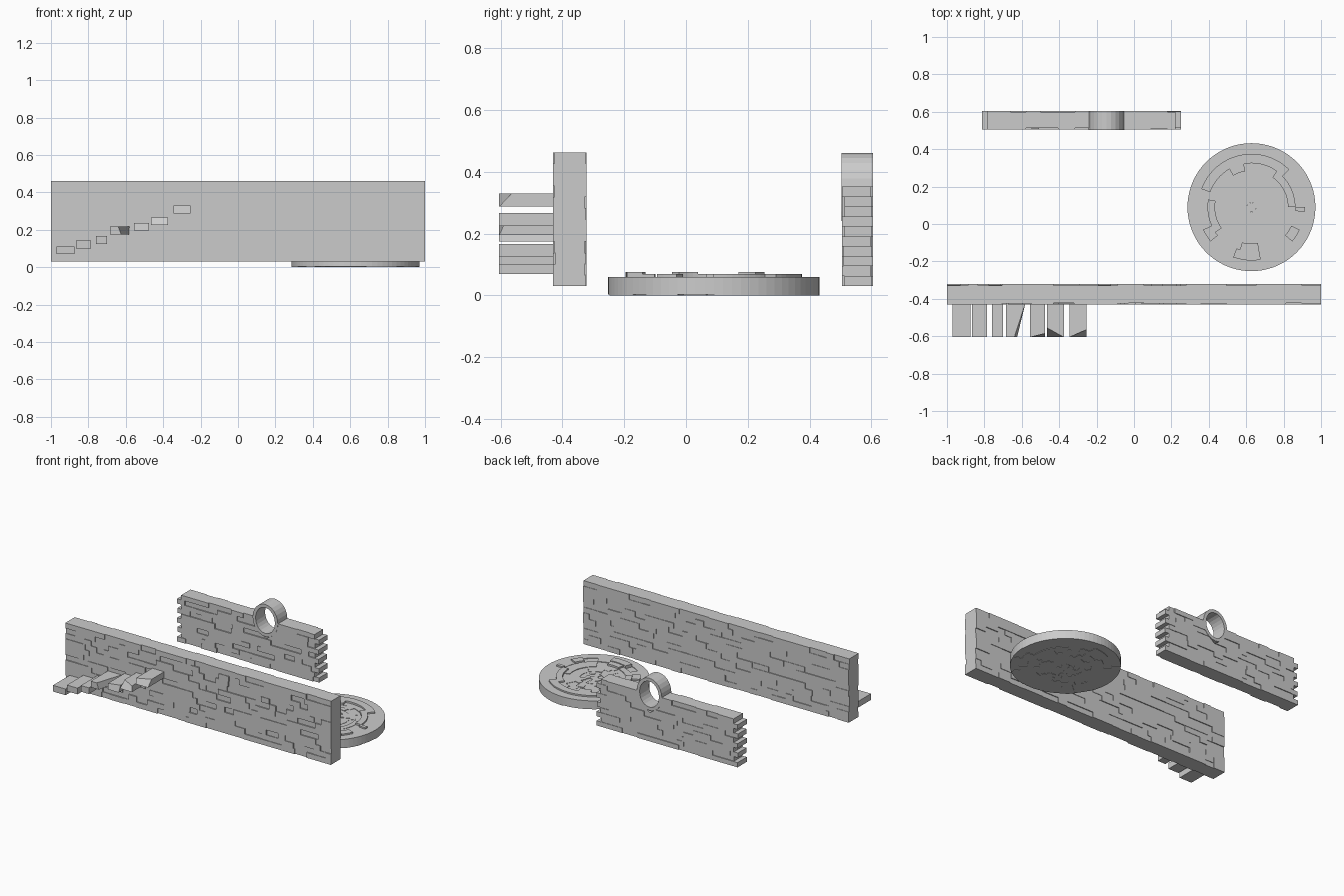
import bpy, bmesh, math, random

if "Cube" in bpy.data.objects:
    bpy.data.objects.remove(bpy.data.objects["Cube"])

random.seed(7)


def prism(bm, low, high):
    """Close a solid between two matching loops of 3D points."""
    a = [bm.verts.new(p) for p in low]
    b = [bm.verts.new(p) for p in high]
    n = len(a)
    bm.faces.new(a[::-1])
    bm.faces.new(b)
    for i in range(n):
        j = (i + 1) % n
        bm.faces.new((a[i], a[j], b[j], b[i]))


def finish(bm, name):
    bmesh.ops.recalc_face_normals(bm, faces=bm.faces[:])
    me = bpy.data.meshes.new(name)
    bm.to_mesh(me)
    bm.free()
    ob = bpy.data.objects.new(name, me)
    bpy.context.collection.objects.link(ob)
    return ob


def stone(bm, lo, hi, y0, y1, z0, z1):
    """Wall block; lo and hi are its x limits at the bottom and the top."""
    y0 += random.choice((0, 0, 0.004, 0.008))
    y1 -= random.choice((0, 0, 0.003, 0.006))
    prism(bm, [(lo[0], y0, z0), (lo[1], y0, z0), (lo[1], y1, z0), (lo[0], y1, z0)],
          [(hi[0], y0, z1), (hi[1], y0, z1), (hi[1], y1, z1), (hi[0], y1, z1)])


def course(bm, lo, hi, y0, y1, z0, z1):
    """One row of random length stones between two, possibly slanted, ends."""
    cuts, x = [], max(lo[0], hi[0])
    end = min(lo[1], hi[1])
    while True:
        x += random.uniform(0.05, 0.16)
        if x > end - 0.04:
            break
        cuts.append(x)
    a = [lo[0]] + cuts + [lo[1]]
    b = [hi[0]] + cuts + [hi[1]]
    for i in range(len(a) - 1):
        stone(bm, a[i:i + 2], b[i:i + 2], y0, y1, z0, z1)


# Long front wall
bm = bmesh.new()
rows, z0, z1 = 12, 0.03, 0.462
h = (z1 - z0) / rows
for r in range(rows):
    course(bm, (-1, 1), (-1, 1), -0.43, -0.322, z0 + r * h, z0 + (r + 1) * h)
finish(bm, "front_wall")

# Shorter back wall with toothed ends and an oval notch for the window
CX, CZ, RX, RZ = -0.147, 0.35, 0.095, 0.11


def half_width(z):
    t = 1 - ((z - CZ) / RZ) ** 2
    return 0.94 * RX * math.sqrt(t) if t > 0 else 0


bm = bmesh.new()
rows, z0, z1 = 10, 0.03, 0.352
h = (z1 - z0) / rows
for r in range(rows):
    a, b = z0 + r * h, z0 + (r + 1) * h
    tooth = 0.03 * (r % 2)
    left, right = -0.812 + tooth, 0.252 - tooth
    wa, wb = half_width(a), half_width(b)
    if wb == 0:
        course(bm, (left, right), (left, right), 0.505, 0.605, a, b)
    else:
        course(bm, (left, CX - wa), (left, CX - wb), 0.505, 0.605, a, b)
        course(bm, (CX + wa, right), (CX + wb, right), 0.505, 0.605, a, b)
finish(bm, "back_wall")

# Ring of curved stones around the window
bm = bmesh.new()
N = 24
for i in range(N):
    def at(k, f, y):
        t = 2 * math.pi * k / N
        return (CX + (RX - f) * math.cos(t), y, CZ + (RZ - f) * math.sin(t))
    loops = [[at(i, 0, y), at(i + 1, 0, y), at(i + 1, 0.022, y), at(i, 0.022, y)]
             for y in (0.503, 0.605)]
    prism(bm, *loops)
bmesh.ops.remove_doubles(bm, verts=bm.verts[:], dist=1e-5)
finish(bm, "window_ring")

# Cantilevered steps: x limits, underside height, front corner cuts (top, bottom)
steps = [(-0.97, -0.875, 0.07, 0, 0, 0, 0), (-0.865, -0.785, 0.10, 0, 0, 0, 0),
         (-0.76, -0.70, 0.125, 0, 0, 0, 0), (-0.685, -0.58, 0.175, 0.06, 0.045, 0, 0),
         (-0.555, -0.475, 0.195, 0, 0, 0.02, 0), (-0.465, -0.375, 0.225, 0, 0, 0, 0.05),
         (-0.345, -0.255, 0.287, 0, 0, 0.04, 0)]
bm = bmesh.new()
for x0, x1, z, trim_top, trim_low, chip_r, chip_l in steps:
    back, front = -0.42, -0.605
    prism(bm, [(x0, front, z), (x1 - trim_low, front, z), (x1, back, z), (x0, back, z)],
          [(x0, front + chip_l, z + 0.042), (x1 - trim_top, front + chip_r, z + 0.042),
           (x1, back, z + 0.042), (x0, back, z + 0.042)])
finish(bm, "wall_steps")

# Round paved platform: concentric rings of wedge stones
DX, DY = 0.628, 0.09
radii = [0.025, 0.055, 0.09, 0.125, 0.16, 0.195, 0.235, 0.285, 0.342]
bm = bmesh.new()
SEG = 72
for k in range(len(radii) - 1):
    r0, r1 = radii[k], radii[k + 1]
    i = 0
    while i < SEG:
        length = 0.05 if k < 5 else random.uniform(0.06, 0.12)
        n = min(max(2, round(length / r1 / (2 * math.pi) * SEG)), SEG - i)
        top = random.choice((0.056, 0.058, 0.06))
        if k in (5, 6) and random.random() < 0.45:
            top = random.choice((0.07, 0.076))
        if k == 7:
            top = 0.06
        low = random.choice((0, 0, 0.003))
        arc = [(r1, j) for j in range(i, i + n + 1)] + [(r0, j) for j in range(i + n, i - 1, -1)]
        pts = [(DX + r * math.cos(2 * math.pi * j / SEG),
                DY + r * math.sin(2 * math.pi * j / SEG)) for r, j in arc]
        prism(bm, [(x, y, low) for x, y in pts], [(x, y, top) for x, y in pts])
        i += n
hub = [(DX + 0.025 * math.cos(math.pi * j / 6), DY + 0.025 * math.sin(math.pi * j / 6))
       for j in range(12)]
prism(bm, [(x, y, 0) for x, y in hub], [(x, y, 0.06) for x, y in hub])
finish(bm, "round_platform")
